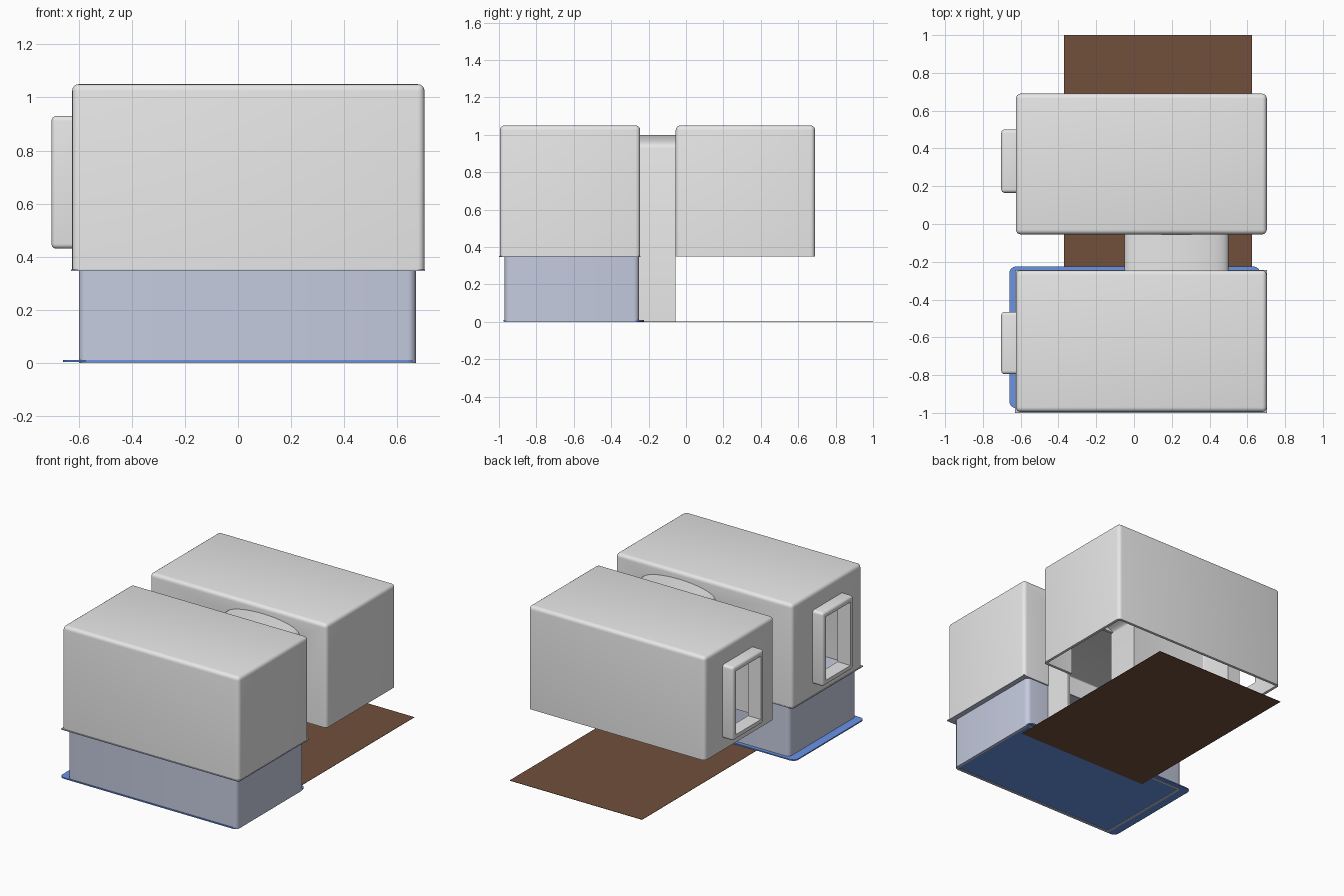
import bpy, bmesh, math

if "Cube" in bpy.data.objects:
    bpy.data.objects.remove(bpy.data.objects["Cube"])


def material(name, rgb):
    m = bpy.data.materials.new(name)
    m.diffuse_color = (*rgb, 1)
    m.use_nodes = True
    m.node_tree.nodes["Principled BSDF"].inputs["Base Color"].default_value = m.diffuse_color
    return m


GREY = material("light_grey", (0.8, 0.8, 0.8))
PALE = material("pale_blue_grey", (0.56, 0.60, 0.74))
BLUE = material("blue", (0.15, 0.31, 0.85))
BROWN = material("brown", (0.165, 0.08, 0.045))


def finish(name, bm, mat):
    bmesh.ops.recalc_face_normals(bm, faces=bm.faces)
    me = bpy.data.meshes.new(name)
    bm.to_mesh(me)
    bm.free()
    ob = bpy.data.objects.new(name, me)
    bpy.context.collection.objects.link(ob)
    if mat:
        me.materials.append(mat)
    return ob


def activate(ob):
    bpy.ops.object.select_all(action='DESELECT')
    ob.select_set(True)
    bpy.context.view_layer.objects.active = ob


def smooth(ob):
    activate(ob)
    bpy.ops.object.shade_smooth_by_angle(angle=math.radians(35))


def box(name, lo, hi, mat, round_edges=None, r=0.0, open_faces=None):
    """Box from corner to corner; chosen edges rounded, chosen faces removed."""
    bm = bmesh.new()
    bmesh.ops.create_cube(bm, size=1)
    for v in bm.verts:
        v.co = [lo[i] + (v.co[i] + 0.5) * (hi[i] - lo[i]) for i in range(3)]
    if round_edges:
        es = [e for e in bm.edges if round_edges(e)]
        bmesh.ops.bevel(bm, geom=es, offset=r, segments=4, profile=0.5,
                        affect='EDGES', clamp_overlap=True)
    if open_faces:
        bm.normal_update()
        bmesh.ops.delete(bm, geom=[f for f in bm.faces if open_faces(f)],
                         context='FACES')
    return finish(name, bm, mat)


def thicken(ob, t):
    activate(ob)
    s = ob.modifiers.new("shell", 'SOLIDIFY')
    s.thickness, s.offset, s.use_even_offset = t, -1, True
    bpy.ops.object.modifier_apply(modifier=s.name)


def cut(ob, lo, hi):
    """Cut a box-shaped opening."""
    tool = box("cutter", lo, hi, None)
    tool.hide_render = True
    activate(ob)
    b = ob.modifiers.new("opening", 'BOOLEAN')
    b.operation, b.solver, b.object = 'DIFFERENCE', 'EXACT', tool
    bpy.ops.object.modifier_apply(modifier=b.name)
    bpy.data.objects.remove(tool)


def upright(e):
    d = e.verts[0].co - e.verts[1].co
    return abs(d.z) > 1e-4


X0, X1, Z0, Z1 = -0.625, 0.703, 0.35, 1.05   # room shell extents
DX0, DX1 = -0.05, 0.50                       # passage extents
W = 0.018                                    # wall thickness

# Two upper rooms, open below, each with a window and a doorway to the passage
for name, y0, y1, door_y, win_y in (("front_room", -0.995, -0.245, -0.245, (-0.795, -0.465)),
                                    ("back_room", -0.055, 0.69, -0.055, (0.165, 0.50))):
    room = box(name, (X0, y0, Z0), (X1, y1, Z1), GREY,
               lambda e: upright(e) or min(v.co.z for v in e.verts) > 1.0, 0.025,
               lambda f: f.normal.z < -0.9)
    thicken(room, W)
    wy0, wy1 = win_y[0] + 0.035, win_y[1] - 0.035
    hole = ((-0.8, wy0, 0.465), (-0.55, wy1, 0.895))
    cut(room, *hole)
    cut(room, (DX0 + W, door_y - 0.06, 0.2), (DX1 - W, door_y + 0.06, 0.93))
    smooth(room)

    # Projecting window frame
    frame = box(name + "_window_frame", (-0.703, win_y[0], 0.43), (-0.615, win_y[1], 0.93),
                GREY, lambda e: abs(e.verts[0].co.x - e.verts[1].co.x) > 0.01
                or max(v.co.x for v in e.verts) < -0.65, 0.018)
    cut(frame, *hole)
    smooth(frame)

# Lower walls under the front room
lower = box("lower_walls", (-0.60, -0.97, 0.0), (0.67, -0.25, 0.35), PALE, upright, 0.03,
            lambda f: abs(f.normal.z) > 0.9)
thicken(lower, W)
cut(lower, (DX0 + W, -0.32, -0.1), (DX1 - W, -0.2, 0.5))
smooth(lower)

# Floor between the lower walls and the front room
box("upper_floor", (-0.63, -1.0, 0.346), (0.705, -0.243, 0.352), PALE)

# Passage with a shallow arched roof
bm = bmesh.new()
cx, rx, spring, rise = (DX0 + DX1) / 2, (DX1 - DX0) / 2, 0.93, 0.07
N = 20
outline = [(DX1, 0.0)]
outline += [(cx + rx * math.cos(math.pi * i / N), spring + rise * math.sin(math.pi * i / N))
            for i in range(N + 1)]
outline += [(DX0, 0.0)]
rows = [[bm.verts.new((x, y, z)) for x, z in outline] for y in (-0.255, -0.055)]
for i in range(len(outline) - 1):
    bm.faces.new((rows[0][i], rows[0][i + 1], rows[1][i + 1], rows[1][i]))
passage = finish("passage", bm, GREY)
if sum(p.normal.z * p.area for p in passage.data.polygons) < 0:
    passage.data.flip_normals()
thicken(passage, W)
smooth(passage)

# Ground plates
plate = box("blue_floor", (-0.66, -0.975, 0.003), (0.668, -0.225, 0.011), BLUE, upright, 0.035)
smooth(plate)
box("brown_floor", (-0.37, -0.36, 0.0), (0.625, 1.0, 0.002), BROWN)
